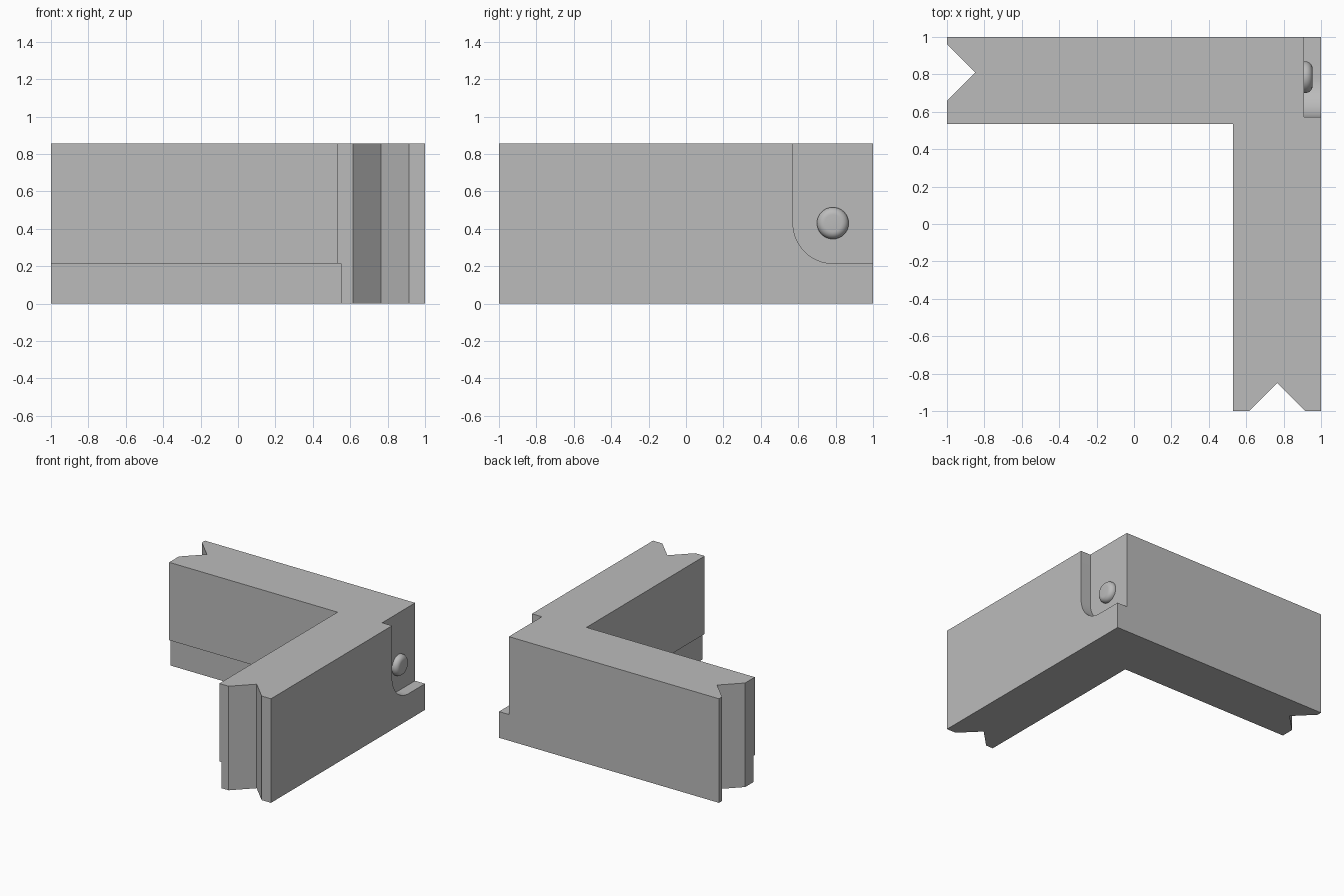
import bpy, bmesh, math
from mathutils import Matrix, Vector

cube = bpy.data.objects.get("Cube")
if cube:
    bpy.data.objects.remove(cube, do_unlink=True)

HEIGHT = 0.855
STEP_Z = 0.215       # top of the lower inner rebate and floor of the side pocket
POCKET_X = 0.91
PIVOT = (0.785, 0.43)  # y, z centre of the button and the pocket corner
CORNER = 0.213

grey = bpy.data.materials.new("plain grey")
grey.use_nodes = True
grey.diffuse_color = (0.5, 0.5, 0.5, 1)
grey.node_tree.nodes["Principled BSDF"].inputs["Base Color"].default_value = (0.5, 0.5, 0.5, 1)


def add_object(name, bm):
    bmesh.ops.recalc_face_normals(bm, faces=bm.faces[:])
    mesh = bpy.data.meshes.new(name)
    bm.to_mesh(mesh)
    bm.free()
    mesh.materials.append(grey)
    obj = bpy.data.objects.new(name, mesh)
    bpy.context.collection.objects.link(obj)
    return obj


def prism(name, points, direction):
    """Extrude a flat outline of 3D points along a direction."""
    bm = bmesh.new()
    face = bm.faces.new([bm.verts.new(p) for p in points])
    result = bmesh.ops.extrude_face_region(bm, geom=[face])
    verts = [g for g in result["geom"] if isinstance(g, bmesh.types.BMVert)]
    bmesh.ops.translate(bm, verts=verts, vec=Vector(direction))
    return add_object(name, bm)


def select_only(obj):
    bpy.ops.object.select_all(action="DESELECT")
    obj.select_set(True)
    bpy.context.view_layer.objects.active = obj


def apply_modifier(obj, modifier):
    select_only(obj)
    bpy.ops.object.modifier_apply(modifier=modifier.name)


def cut(obj, cutter):
    cutter.hide_render = True
    mod = obj.modifiers.new("cut", "BOOLEAN")
    mod.operation = "DIFFERENCE"
    mod.solver = "EXACT"
    mod.object = cutter
    apply_modifier(obj, mod)
    bpy.data.objects.remove(cutter, do_unlink=True)


def smooth(obj):
    select_only(obj)
    bpy.ops.object.shade_smooth_by_angle(angle=math.radians(30))


# L-shaped wall with a V notch in each end
outline = [(1, 1), (-1, 1), (-1, 0.96), (-0.85, 0.81), (-1, 0.66), (-1, 0.535),
           (0.53, 0.535), (0.53, -1), (0.615, -1), (0.765, -0.85), (0.915, -1), (1, -1)]
wall = prism("corner_wall", [(x, y, 0) for x, y in outline], (0, 0, HEIGHT))

# Shallow rebate along the bottom of both inner faces
rebate = [(-1.2, -1.2), (0.55, -1.2), (0.55, 0.553), (-1.2, 0.553)]
cut(wall, prism("rebate_cutter", [(x, y, -0.1) for x, y in rebate], (0, 0, 0.1 + STEP_Z)))

# Side pocket, open at the top and back, with one rounded corner
pocket = [(1.2, STEP_Z), (1.2, 1.2), (PIVOT[0] - CORNER, 1.2)]
for i in range(17):
    a = math.pi + i / 16 * math.pi / 2
    pocket.append((PIVOT[0] + CORNER * math.cos(a), PIVOT[1] + (PIVOT[1] - STEP_Z) * math.sin(a)))
cut(wall, prism("pocket_cutter", [(POCKET_X, y, z) for y, z in pocket], (0.3, 0, 0)))
smooth(wall)

# Rounded button inside the pocket
bm = bmesh.new()
bmesh.ops.create_cone(bm, cap_ends=True, segments=48, radius1=0.085, radius2=0.085, depth=0.09,
                      matrix=Matrix.Translation((POCKET_X, *PIVOT)) @ Matrix.Rotation(math.pi / 2, 4, "Y"))
button = add_object("pocket_button", bm)
bevel = button.modifiers.new("round", "BEVEL")
bevel.width = 0.04
bevel.segments = 7
apply_modifier(button, bevel)
smooth(button)
